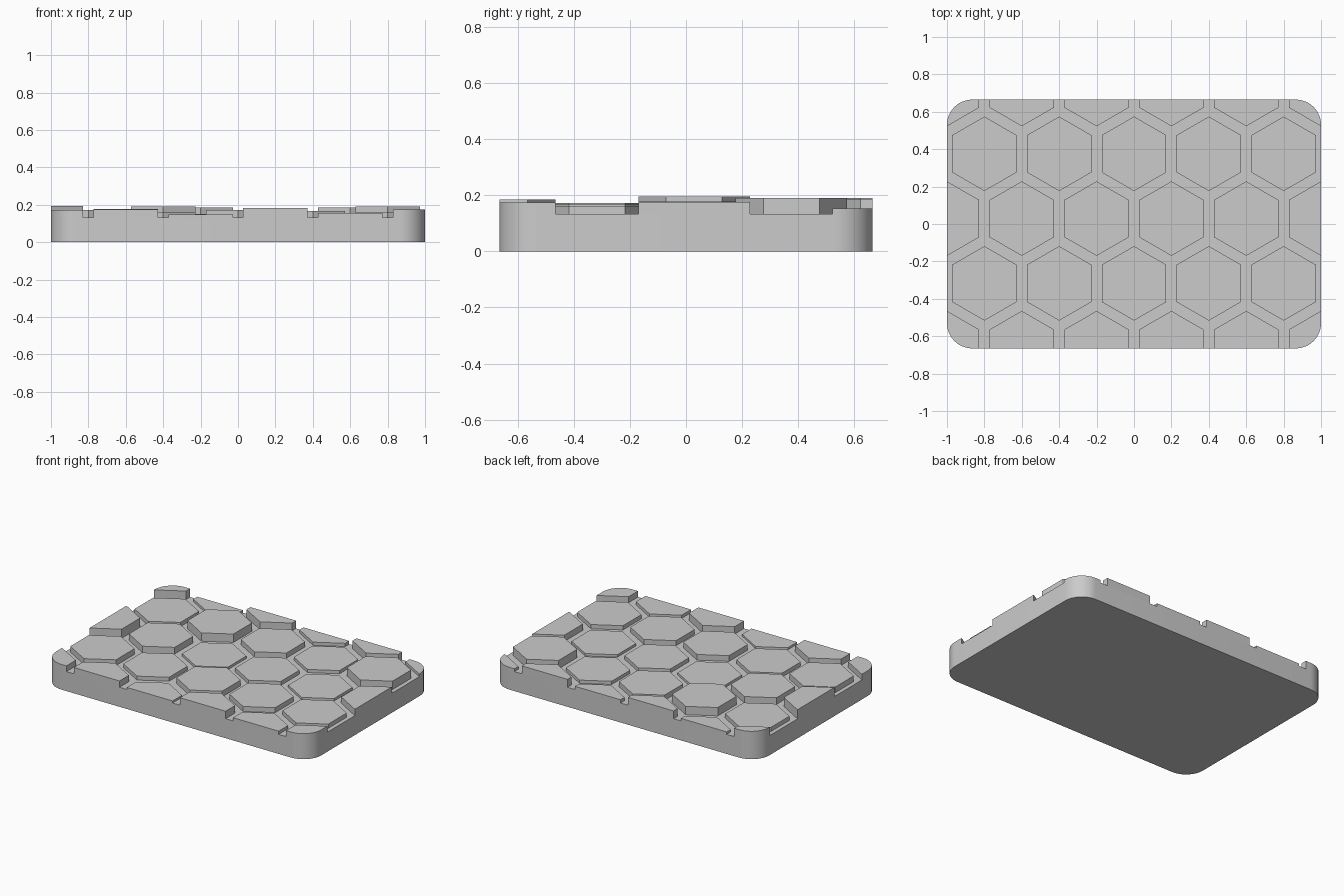
import bpy, bmesh, math
from mathutils import Vector

cube = bpy.data.objects.get("Cube")
if cube:
    bpy.data.objects.remove(cube, do_unlink=True)

HALF_X, HALF_Y, CORNER = 1.0, 0.665, 0.135
FLOOR, PITCH, HEX_R = 0.133, 0.4, 0.199
ROW_STEP = PITCH * math.sqrt(3) / 2
MID_Y = 0.029

grey = bpy.data.materials.new("stone grey")
grey.use_nodes = True
colour = (0.6, 0.6, 0.6, 1)
grey.diffuse_color = colour
grey.node_tree.nodes["Principled BSDF"].inputs["Base Color"].default_value = colour


def rounded_outline(steps=12):
    """Counter-clockwise outline of the slab."""
    pts = []
    for i, (sx, sy) in enumerate([(1, 1), (-1, 1), (-1, -1), (1, -1)]):
        for k in range(steps + 1):
            a = math.pi / 2 * (i + k / steps)
            pts.append(Vector((sx * (HALF_X - CORNER) + CORNER * math.cos(a),
                               sy * (HALF_Y - CORNER) + CORNER * math.sin(a))))
    return pts


def clip(poly, outline):
    """Keep the part of a convex polygon inside a convex outline."""
    for a, b in zip(outline, outline[1:] + outline[:1]):
        normal = Vector((a.y - b.y, b.x - a.x)).normalized()
        kept = []
        for p, q in zip(poly, poly[1:] + poly[:1]):
            dp, dq = (p - a).dot(normal), (q - a).dot(normal)
            if dp >= -1e-6:
                kept.append(p)
            if (dp > 1e-6 and dq < -1e-6) or (dp < -1e-6 and dq > 1e-6):
                kept.append(p.lerp(q, dp / (dp - dq)))
        poly = kept
    return poly


def prism(name, poly, z0, z1):
    bm = bmesh.new()
    base = bm.faces.new([bm.verts.new((p.x, p.y, z0)) for p in poly])
    top = bmesh.ops.extrude_face_region(bm, geom=[base], use_keep_orig=True)["geom"]
    bmesh.ops.translate(bm, vec=(0, 0, z1 - z0),
                        verts=[v for v in top if isinstance(v, bmesh.types.BMVert)])
    bmesh.ops.remove_doubles(bm, verts=bm.verts, dist=1e-5)
    bmesh.ops.recalc_face_normals(bm, faces=bm.faces)
    mesh = bpy.data.meshes.new(name)
    bm.to_mesh(mesh)
    bm.free()
    mesh.materials.append(grey)
    obj = bpy.data.objects.new(name, mesh)
    bpy.context.collection.objects.link(obj)
    bpy.ops.object.select_all(action="DESELECT")
    obj.select_set(True)
    bpy.context.view_layer.objects.active = obj
    bpy.ops.object.shade_smooth_by_angle(angle=math.radians(30))


outline = rounded_outline()
prism("base_slab", outline, 0, FLOOR)

# Hexagonal tiles: heights per row, front to back, each from -x to +x
rows = [
    ("front_edge", [0.172, 0.176, 0.147, 0.184, 0.155, 0.174]),
    ("front", [0.172, 0.16, 0.172, 0.167, 0.162]),
    ("middle", [0.195, 0.178, 0.15, 0.16, 0.15, 0.176]),
    ("back", [0.162, 0.19, 0.168, 0.155, 0.19]),
    ("back_edge", [0.19, 0.15, 0.186, 0.155, 0.187, 0.152]),
]
for r, (label, heights) in enumerate(rows):
    cy = MID_Y + (r - 2) * ROW_STEP
    for c, height in enumerate(heights):
        cx = (c - (len(heights) - 1) / 2) * PITCH
        corners = [Vector((cx + HEX_R * math.sin(-k * math.pi / 3),
                           cy + HEX_R * math.cos(k * math.pi / 3))) for k in range(6)]
        prism(f"{label}_tile_{c + 1}", clip(corners, outline), FLOOR, height)
